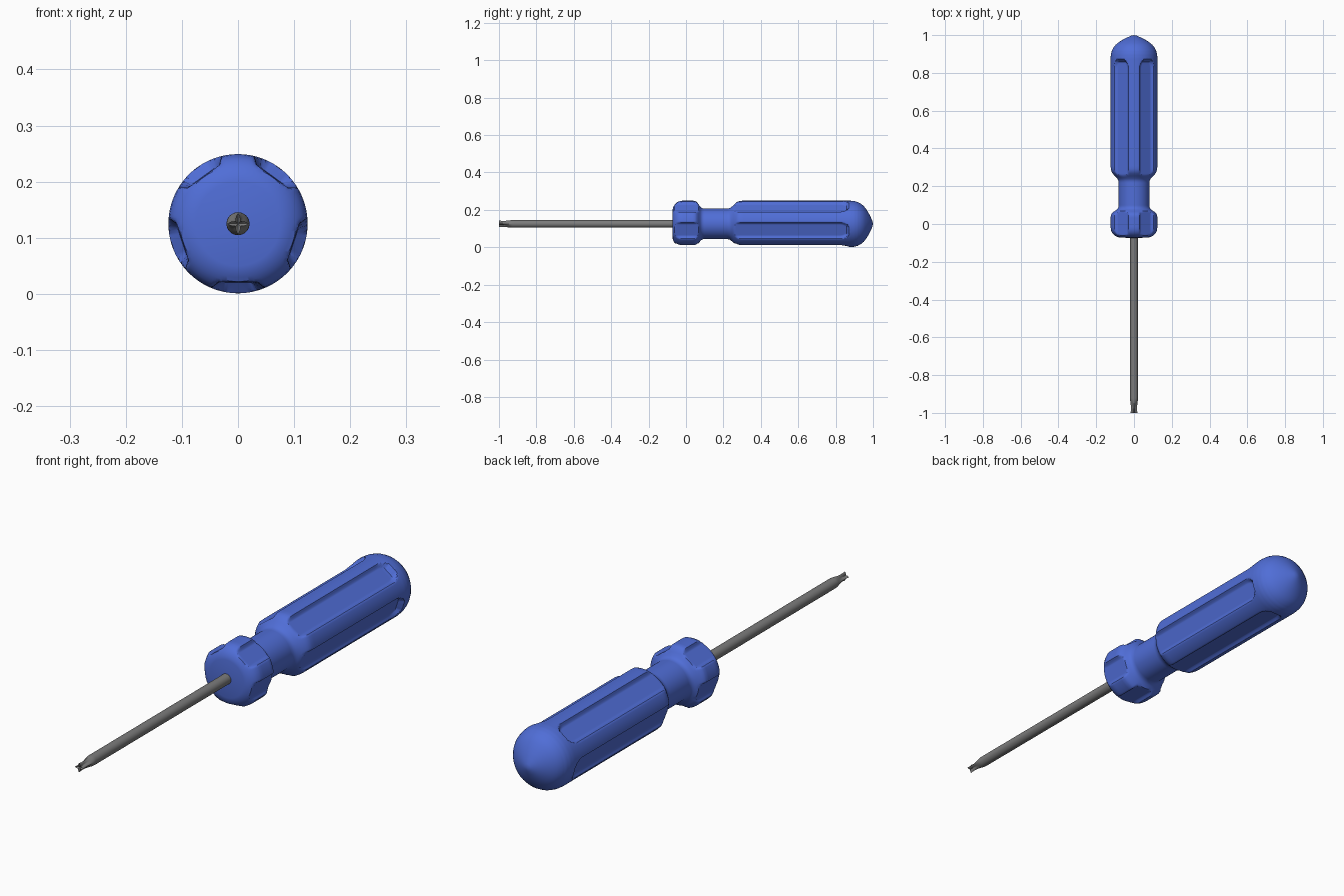
import bpy, bmesh, math
from mathutils import Vector

cube = bpy.data.objects.get("Cube")
if cube:
    bpy.data.objects.remove(cube, do_unlink=True)

AXIS_Z = 0.125


def material(name, rgb, rough):
    m = bpy.data.materials.new(name)
    m.use_nodes = True
    m.diffuse_color = (*rgb, 1)
    bsdf = m.node_tree.nodes["Principled BSDF"]
    bsdf.inputs["Base Color"].default_value = (*rgb, 1)
    bsdf.inputs["Roughness"].default_value = rough
    return m


def smoothstep(a, b, x):
    t = max(0.0, min(1.0, (x - a) / (b - a)))
    return t * t * (3 - 2 * t)


def refine(profile, step):
    """Split long profile segments so that the flutes have enough rows."""
    rows = [profile[0]]
    for (y0, r0), (y1, r1) in zip(profile, profile[1:]):
        n = max(1, math.ceil((y1 - y0) / step))
        rows += [(y0 + (y1 - y0) * i / n, r0 + (r1 - r0) * i / n) for i in range(1, n + 1)]
    return rows


def lathe(name, rows, segments, shape, start_y, end_y, mat):
    """Sweep rows (y, radius) round the y axis; shape() alters each radius."""
    bm = bmesh.new()
    rings = []
    for y, r in rows:
        ring = []
        for i in range(segments):
            a = math.tau * i / segments
            q = shape(y, r, a)
            ring.append(bm.verts.new((q * math.cos(a), y, AXIS_Z + q * math.sin(a))))
        rings.append(ring)
    for lo, hi in zip(rings, rings[1:]):
        for i in range(segments):
            j = (i + 1) % segments
            bm.faces.new((lo[i], lo[j], hi[j], hi[i]))
    for ring, y in ((rings[0], start_y), (rings[-1], end_y)):
        tip = bm.verts.new(Vector((0, y, AXIS_Z)))
        for i in range(segments):
            bm.faces.new((ring[i], ring[(i + 1) % segments], tip))
    bmesh.ops.recalc_face_normals(bm, faces=bm.faces)
    mesh = bpy.data.meshes.new(name)
    bm.to_mesh(mesh)
    bm.free()
    mesh.materials.append(mat)
    ob = bpy.data.objects.new(name, mesh)
    bpy.context.collection.objects.link(ob)
    bpy.ops.object.select_all(action='DESELECT')
    ob.select_set(True)
    bpy.context.view_layer.objects.active = ob
    bpy.ops.object.shade_smooth_by_angle(angle=math.radians(35))
    return ob


blue = material("blue plastic", (0.08, 0.155, 0.68), 0.5)
steel = material("grey steel", (0.2, 0.2, 0.2), 0.5)


# Handle: collar, neck, grip and domed end, with five flat-floored flutes
def fluted(y, r, a):
    sector = math.tau / 5
    off = abs((a + math.pi / 2 + sector / 2) % sector - sector / 2)
    end = min(1.0, max(0.0, (y - 0.825) / 0.048))
    width = math.radians(23.5) * math.sqrt(1 - end * end)
    if width < 0.01:
        return r
    floor = min(r, 0.104 / math.cos(off))
    cut = 1 - smoothstep(width * 0.74, width, off)
    cut *= 1 - smoothstep(0.855, 0.875, y)
    return r + (floor - r) * cut


handle_profile = [
    (-0.072, 0.075), (-0.069, 0.088), (-0.061, 0.103), (-0.049, 0.115),
    (-0.034, 0.122), (-0.02, 0.124), (0.04, 0.124), (0.052, 0.121),
    (0.062, 0.112), (0.073, 0.096), (0.082, 0.086), (0.092, 0.082),
    (0.225, 0.082), (0.235, 0.085), (0.247, 0.094), (0.262, 0.109),
    (0.274, 0.118), (0.286, 0.1225), (0.3, 0.124), (0.82, 0.124),
    (0.88, 0.124), (0.9, 0.122), (0.918, 0.117), (0.935, 0.108),
    (0.95, 0.096), (0.965, 0.077), (0.98, 0.052), (0.99, 0.031), (0.997, 0.014)]
lathe("handle", refine(handle_profile, 0.008), 180, fluted, -0.074, 1.0, blue)


# Shaft: round rod ending in a four-winged cross tip
def cross_tip(y, r, a):
    depth = 0.62 * (1 - smoothstep(-1.0, -0.92, y))
    valley = 0.5 - 0.5 * math.cos(4 * a)
    return r * (1 - depth * valley ** 0.6)


shaft_profile = [(-1.0, 0.018), (-0.985, 0.0165), (-0.965, 0.0165),
                 (-0.945, 0.019), (-0.93, 0.0205), (-0.91, 0.0205)]
lathe("shaft", refine(shaft_profile, 0.006) + [(-0.05, 0.0205)], 48, cross_tip,
      -0.99, -0.05, steel)
